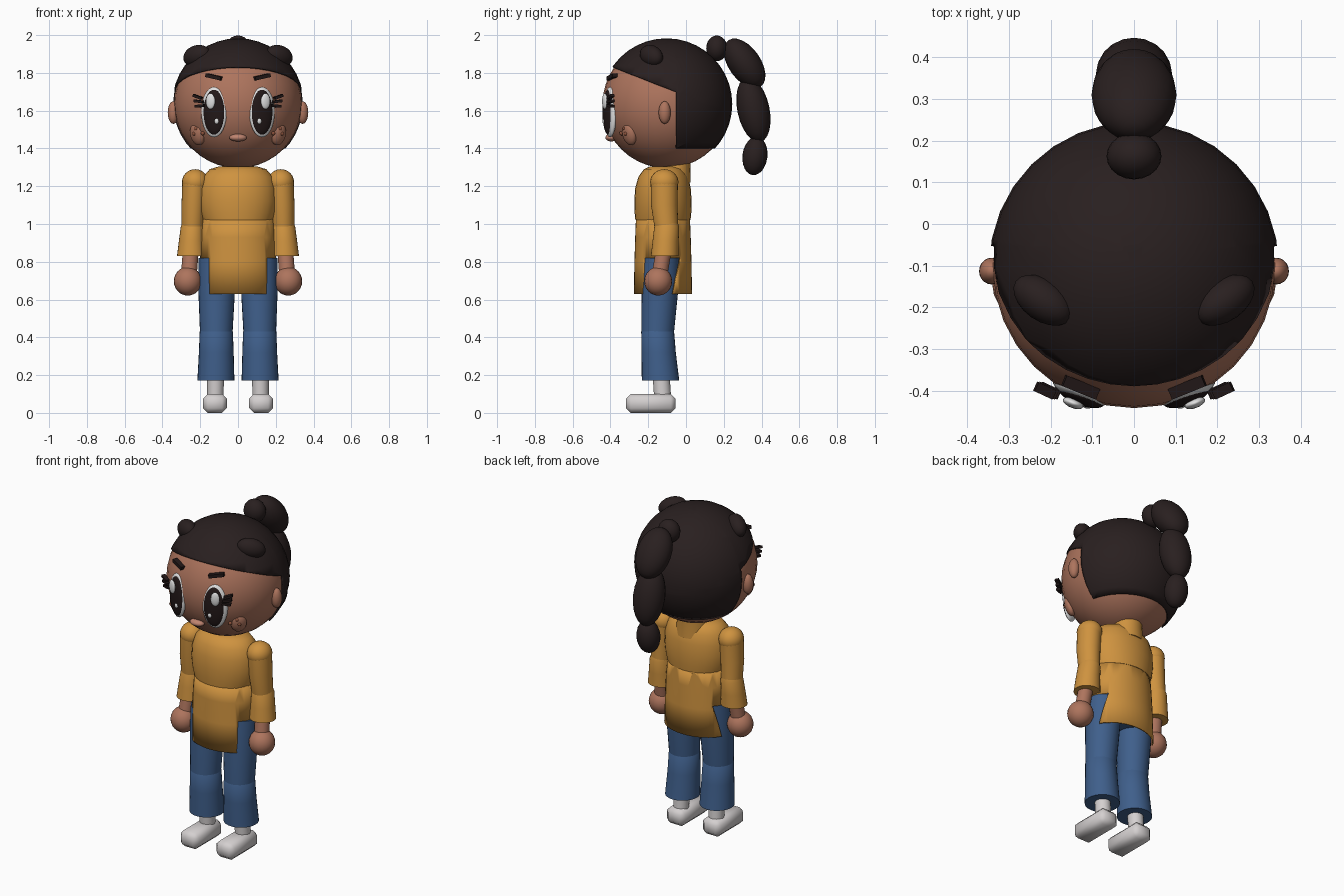
import bpy, bmesh
from math import pi, cos, sin, radians
from mathutils import Matrix, Vector, Euler

cube = bpy.data.objects.get("Cube")
if cube:
    bpy.data.objects.remove(cube, do_unlink=True)


def material(name, rgb):
    m = bpy.data.materials.new(name)
    m.use_nodes = True
    m.diffuse_color = (*rgb, 1)
    m.node_tree.nodes["Principled BSDF"].inputs["Base Color"].default_value = (*rgb, 1)
    return m


SKIN = material("brown skin", (0.42, 0.175, 0.11))
LIP = material("soft pink", (0.52, 0.23, 0.16))
FRECKLE = material("freckle brown", (0.26, 0.085, 0.045))
HAIR = material("dark hair", (0.022, 0.014, 0.014))
BLACK = material("eye black", (0.016, 0.009, 0.009))
WHITE = material("eye white", (0.75, 0.75, 0.75))
SHOE = material("shoe grey", (0.66, 0.63, 0.63))
SHIRT = material("mustard cloth", (0.62, 0.29, 0.05))
DENIM = material("blue denim", (0.05, 0.115, 0.26))


def finish(name, bm, mat, angle=40):
    bmesh.ops.recalc_face_normals(bm, faces=bm.faces)
    mesh = bpy.data.meshes.new(name)
    bm.to_mesh(mesh)
    bm.free()
    mesh.materials.append(mat)
    ob = bpy.data.objects.new(name, mesh)
    bpy.context.collection.objects.link(ob)
    bpy.ops.object.select_all(action='DESELECT')
    ob.select_set(True)
    bpy.context.view_layer.objects.active = ob
    bpy.ops.object.shade_smooth_by_angle(angle=radians(angle))
    return ob


def placed(loc, size, rot):
    turn = Euler([radians(a) for a in rot]).to_matrix().to_4x4()
    return Matrix.Translation(loc) @ turn @ Matrix.Diagonal((*size, 1))


def ball(name, loc, size, mat, rot=(0, 0, 0), seg=20):
    bm = bmesh.new()
    bmesh.ops.create_uvsphere(bm, u_segments=seg, v_segments=seg * 5 // 8,
                              radius=1, matrix=placed(loc, size, rot))
    return finish(name, bm, mat, 60)


def box(name, loc, size, mat, rot=(0, 0, 0), bevel=0):
    bm = bmesh.new()
    bmesh.ops.create_cube(bm, size=1, matrix=placed(loc, size, rot))
    if bevel:
        bmesh.ops.bevel(bm, geom=bm.edges[:], offset=bevel, segments=1, affect='EDGES')
    return finish(name, bm, mat, 60 if bevel else 30)


def loft(rings, seg=28, caps=True):
    """Stack of ellipses, each given as x, y, z, x radius, y radius."""
    bm = bmesh.new()
    loops = [[bm.verts.new((x + rx * cos(2 * pi * i / seg), y + ry * sin(2 * pi * i / seg), z))
              for i in range(seg)] for x, y, z, rx, ry in rings]
    for a, b in zip(loops, loops[1:]):
        for i in range(seg):
            j = (i + 1) % seg
            bm.faces.new((a[i], a[j], b[j], b[i]))
    if caps:
        bm.faces.new(loops[0])
        bm.faces.new(loops[-1])
    return bm


def cut_away(bm, planes, unwanted):
    """Slice along planes, then drop the faces whose centre is unwanted."""
    for point, normal in planes:
        bmesh.ops.bisect_plane(bm, geom=bm.verts[:] + bm.edges[:] + bm.faces[:],
                               plane_co=point, plane_no=normal)
    gone = [f for f in bm.faces if unwanted(f.calc_center_median())]
    bmesh.ops.delete(bm, geom=gone, context='FACES')


def thicken(ob, amount):
    mod = ob.modifiers.new("thickness", 'SOLIDIFY')
    mod.thickness = amount
    mod.offset = -1


# Head and hair cap with slanted fringe and straight back edge
HEAD = Vector((0, -0.103, 1.635))
ball("head", HEAD, (0.339,) * 3, SKIN, seg=32)
bm = bmesh.new()
bmesh.ops.create_uvsphere(bm, u_segments=32, v_segments=20, radius=0.348,
                          matrix=Matrix.Translation(HEAD))
EDGE_Y, SLOPE = -0.053, 0.39


def below_fringe(c):
    if c.y > EDGE_Y:
        return c.z < 1.4
    return c.z < 1.70 - SLOPE * (c.y - EDGE_Y)


cut_away(bm, [((0, EDGE_Y, 0), (0, 1, 0)), ((0, 0, 1.4), (0, 0, 1)),
              ((0, EDGE_Y, 1.70), (0, SLOPE, 1))], below_fringe)
thicken(finish("hair_cap", bm, HAIR), 0.008)

# Ponytail
ball("hair_knot", (0, 0.163, 1.93), (0.066, 0.056, 0.068), HAIR)
ball("ponytail_top", (0, 0.31, 1.85), (0.102, 0.085, 0.15), HAIR, (35, 0, 0))
ball("ponytail_middle", (0, 0.357, 1.605), (0.092, 0.085, 0.175), HAIR, (12, 0, 0))
ball("ponytail_tip", (0, 0.365, 1.36), (0.068, 0.066, 0.102), HAIR, (-7, 0, 0))

# Shirt body
loft_body = [(0, -0.115, 1.305, 0.10, 0.075), (0, -0.118, 1.29, 0.15, 0.105),
             (0, -0.12, 1.25, 0.185, 0.132), (0, -0.122, 1.19, 0.202, 0.147),
             (0, -0.122, 1.12, 0.205, 0.152), (0, -0.122, 1.06, 0.198, 0.15),
             (0, -0.122, 1.02, 0.185, 0.146)]
finish("shirt_chest", loft(loft_body), SHIRT)
finish("collar", loft([(0, -0.075, 1.22, 0.1, 0.1), (0, -0.062, 1.29, 0.088, 0.085),
                       (0, -0.055, 1.33, 0.08, 0.08)]), SHIRT)

# Tunic skirt with side slits
skirt = loft([(0, -0.122, 1.03, 0.186, 0.143), (0, -0.122, 0.93, 0.195, 0.147),
              (0, -0.122, 0.8, 0.203, 0.151), (0, -0.122, 0.63, 0.207, 0.154)],
             seg=40, caps=False)
cut_away(skirt, [((0, 0, 0.82), (0, 0, 1)), ((0.153, 0, 0), (1, 0, 0)),
                 ((-0.153, 0, 0), (1, 0, 0)), ((0, -0.03, 0.82), (0, 1, -0.21))],
         lambda c: c.z < 0.82 and abs(c.x) > 0.153 and c.y < -0.03 + 0.21 * (c.z - 0.82))
thicken(finish("tunic_skirt", skirt, SHIRT), 0.008)
finish("hips", loft([(0, -0.13, 0.9, 0.17, 0.115), (0, -0.135, 0.74, 0.18, 0.105),
                     (0, -0.135, 0.69, 0.12, 0.08)]), DENIM)

for s, side in ((1, "left_"), (-1, "right_")):
    # Head side details
    ball(side + "ear", (s * 0.342, -0.113, 1.59), (0.03, 0.032, 0.06), SKIN)
    ball(side + "hair_puff", (s * 0.218, -0.183, 1.89), (0.082, 0.05, 0.056), HAIR,
         (0, s * 15, s * 35))

    # Eye, turned to follow the head
    yaw = s * 21
    ball(side + "eye_white", (s * 0.127, -0.402, 1.592), (0.072, 0.026, 0.133), WHITE,
         (0, 0, yaw), 24)
    ball(side + "pupil", (s * 0.127, -0.411, 1.592), (0.061, 0.024, 0.12), BLACK,
         (0, 0, yaw), 24)
    ball(side + "eye_shine", (s * 0.146, -0.43, 1.65), (0.026, 0.012, 0.042), WHITE, (0, 0, yaw))
    ball(side + "eye_glint", (s * 0.113, -0.433, 1.545), (0.013, 0.01, 0.016), WHITE, (0, 0, yaw))
    for i in range(3):
        box(side + "eyelash", (s * (0.202 + 0.006 * i), -0.4, 1.625 + 0.024 * i),
            (0.05, 0.024, 0.014), BLACK, (0, s * (5 - 12 * i), s * 25))
    box(side + "eyebrow", (s * 0.128, -0.392, 1.779), (0.088, 0.028, 0.02), BLACK,
        (0, s * -12, s * 22))

    # Cheek and freckles
    ball(side + "cheek", (s * 0.215, -0.3, 1.475), (0.045, 0.028, 0.06), SKIN, (15, 0, s * 42))
    for x, y, z in ((0.222, -0.325, 1.505), (0.232, -0.318, 1.478), (0.187, -0.342, 1.48)):
        ball(side + "freckle", (s * x, y, z), (0.011, 0.011, 0.011), FRECKLE, seg=10)

    # Arm
    ball(side + "shoulder", (s * 0.227, -0.115, 1.222), (0.07, 0.075, 0.068), SHIRT)
    finish(side + "upper_sleeve", loft([
        (s * 0.229, -0.115, 1.22, 0.066, 0.072), (s * 0.235, -0.115, 1.1, 0.064, 0.07),
        (s * 0.24, -0.103, 0.97, 0.058, 0.062)]), SHIRT)
    finish(side + "lower_sleeve", loft([
        (s * 0.239, -0.1, 1.02, 0.05, 0.052), (s * 0.241, -0.102, 0.985, 0.062, 0.066),
        (s * 0.245, -0.108, 0.91, 0.068, 0.069), (s * 0.247, -0.113, 0.83, 0.076, 0.073)]), SHIRT)
    finish(side + "wrist", loft([(s * 0.25, -0.118, 0.86, 0.042, 0.042),
                                 (s * 0.26, -0.14, 0.73, 0.042, 0.042)]), SKIN)
    ball(side + "hand", (s * 0.266, -0.147, 0.697), (0.074, 0.074, 0.076), SKIN)

    # Leg
    finish(side + "thigh", loft([
        (s * 0.112, -0.13, 0.82, 0.098, 0.095), (s * 0.113, -0.138, 0.65, 0.097, 0.097),
        (s * 0.115, -0.15, 0.42, 0.086, 0.086)]), DENIM)
    finish(side + "trouser_leg", loft([
        (s * 0.115, -0.15, 0.455, 0.07, 0.07), (s * 0.115, -0.15, 0.43, 0.088, 0.087),
        (s * 0.115, -0.145, 0.32, 0.092, 0.091), (s * 0.117, -0.135, 0.172, 0.098, 0.099)]), DENIM)
    finish(side + "ankle", loft([(s * 0.118, -0.135, 0.25, 0.045, 0.045),
                                 (s * 0.12, -0.123, 0.07, 0.043, 0.045)]), SHOE)
    box(side + "shoe", (s * 0.122, -0.186, 0.05), (0.125, 0.262, 0.1), SHOE, bevel=0.025)

# Mouth
ball("mouth", (0, -0.397, 1.457), (0.046, 0.03, 0.02), LIP)
